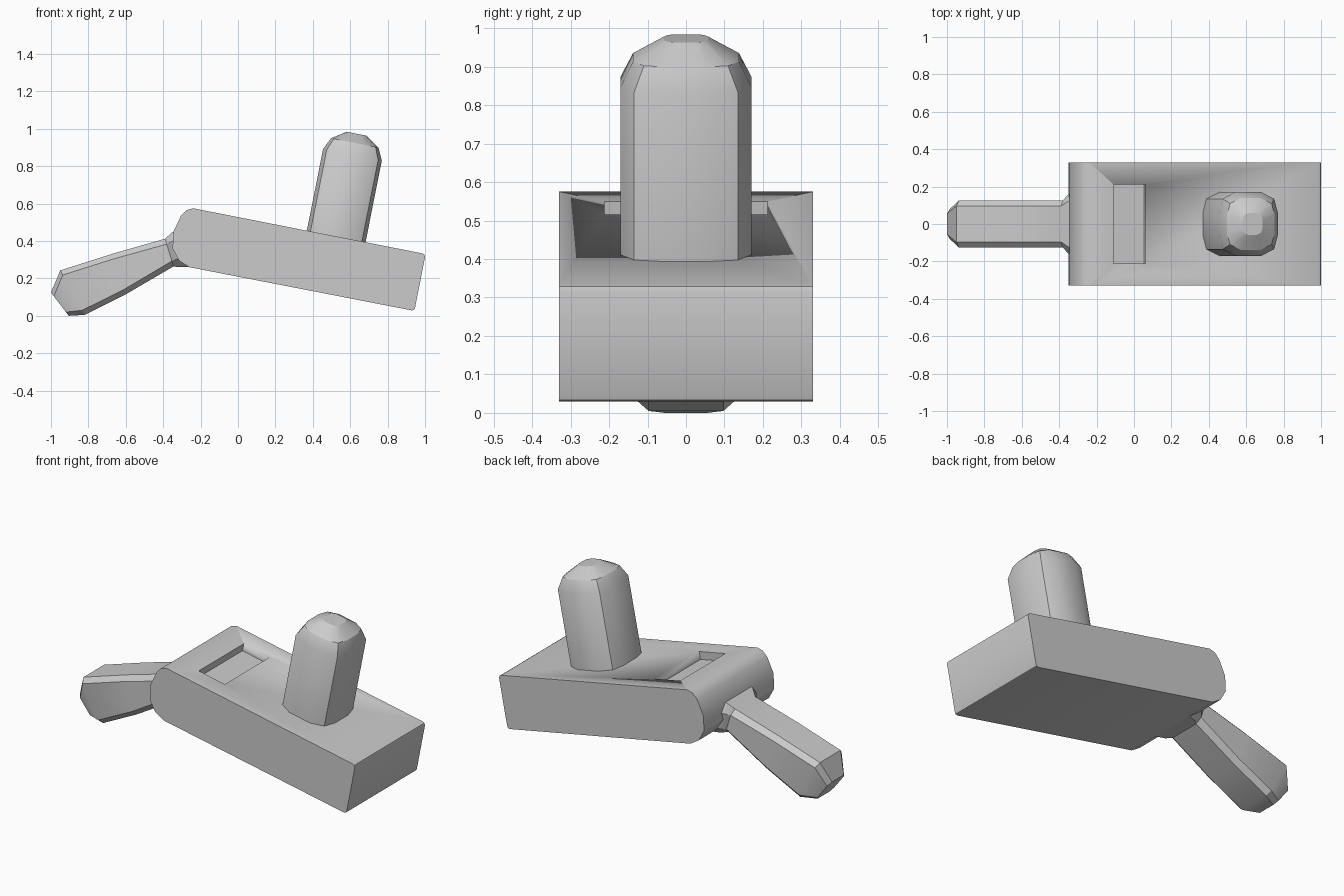
import bpy, bmesh, math
from mathutils import Vector

if "Cube" in bpy.data.objects:
    bpy.data.objects.remove(bpy.data.objects["Cube"])


def finish(name, bm, angle=30):
    bmesh.ops.recalc_face_normals(bm, faces=bm.faces)
    me = bpy.data.meshes.new(name)
    bm.to_mesh(me)
    bm.free()
    ob = bpy.data.objects.new(name, me)
    bpy.context.collection.objects.link(ob)
    bpy.ops.object.select_all(action='DESELECT')
    ob.select_set(True)
    bpy.context.view_layer.objects.active = ob
    bpy.ops.object.shade_smooth_by_angle(angle=math.radians(angle))
    return ob


def loft(name, rings, angle=30):
    """Skin a list of equal-length point rings and cap both ends."""
    bm = bmesh.new()
    loops = [[bm.verts.new(p) for p in ring] for ring in rings]
    n = len(loops[0])
    for a, b in zip(loops, loops[1:]):
        for i in range(n):
            j = (i + 1) % n
            bm.faces.new((a[i], a[j], b[j], b[i]))
    bm.faces.new(loops[0])
    bm.faces.new(loops[-1])
    return finish(name, bm, angle)


def prism(name, profile, half):
    return loft(name, [[(x, y, z) for x, z in profile] for y in (-half, half)])


# Tilted frame of the body: u runs along the top, w is its normal
U = Vector((0.981, 0, -0.195))
W = Vector((0.195, 0, 0.981))
Y = Vector((0, 1, 0))

# Slanted body with a rounded rear end
body = prism("body", [
    (-0.24, 0.575), (0.985, 0.334), (0.996, 0.328), (1.0, 0.315),
    (0.947, 0.045), (0.942, 0.033), (0.93, 0.029), (-0.26, 0.26),
    (-0.315, 0.295), (-0.35, 0.36), (-0.345, 0.45), (-0.305, 0.535),
    (-0.275, 0.565)], 0.33)

# Shallow rectangular pocket in the top
corner = Vector((-0.11, 0, 0.549))
pocket = [corner + U * u + W * w
          for u, w in ((0, 0.1), (0.175, 0.1), (0.175, -0.045), (0, -0.045))]
cutter = prism("pocket_cutter", [(p.x, p.z) for p in pocket], 0.212)
cutter.hide_render = True
cutter.hide_viewport = True
cut = body.modifiers.new("pocket", 'BOOLEAN')
cut.operation = 'DIFFERENCE'
cut.solver = 'EXACT'
cut.object = cutter

# Upright peg with a domed, faceted top
quarter = [(0.16, 0.06), (0.14, 0.135), (0.07, 0.17)]
section = (quarter + [(-u, y) for u, y in reversed(quarter)]
           + [(-u, -y) for u, y in quarter]
           + [(u, -y) for u, y in reversed(quarter)])
base = Vector((0.525, 0, 0.424))
loft("peg", [[base + U * (u * s) + Y * (y * s) + W * w for u, y in section]
             for w, s in ((-0.06, 1), (0.445, 1), (0.51, 0.81), (0.56, 0.34))])

# Chamfered lever: top point, bottom point, half width and chamfer per section
sections = [
    ((-0.30, 0.47), (-0.26, 0.262), 0.19, 0.05),
    ((-0.355, 0.445), (-0.315, 0.26), 0.165, 0.045),
    ((-0.39, 0.412), (-0.345, 0.264), 0.125, 0.03),
    ((-0.67, 0.332), (-0.60, 0.115), 0.125, 0.028),
    ((-0.95, 0.243), (-0.82, 0.005), 0.125, 0.028),
    ((-1.0, 0.125), (-0.905, 0.0), 0.08, 0.025)]
rings = []
for top, bottom, h, c in sections:
    t, b = Vector((top[0], 0, top[1])), Vector((bottom[0], 0, bottom[1]))
    d = (b - t).normalized() * c
    rings.append([t - Y * (h - c), t + Y * (h - c), t + d + Y * h, b - d + Y * h,
                  b + Y * (h - c), b - Y * (h - c), b - d - Y * h, t + d - Y * h])
loft("lever", rings)
